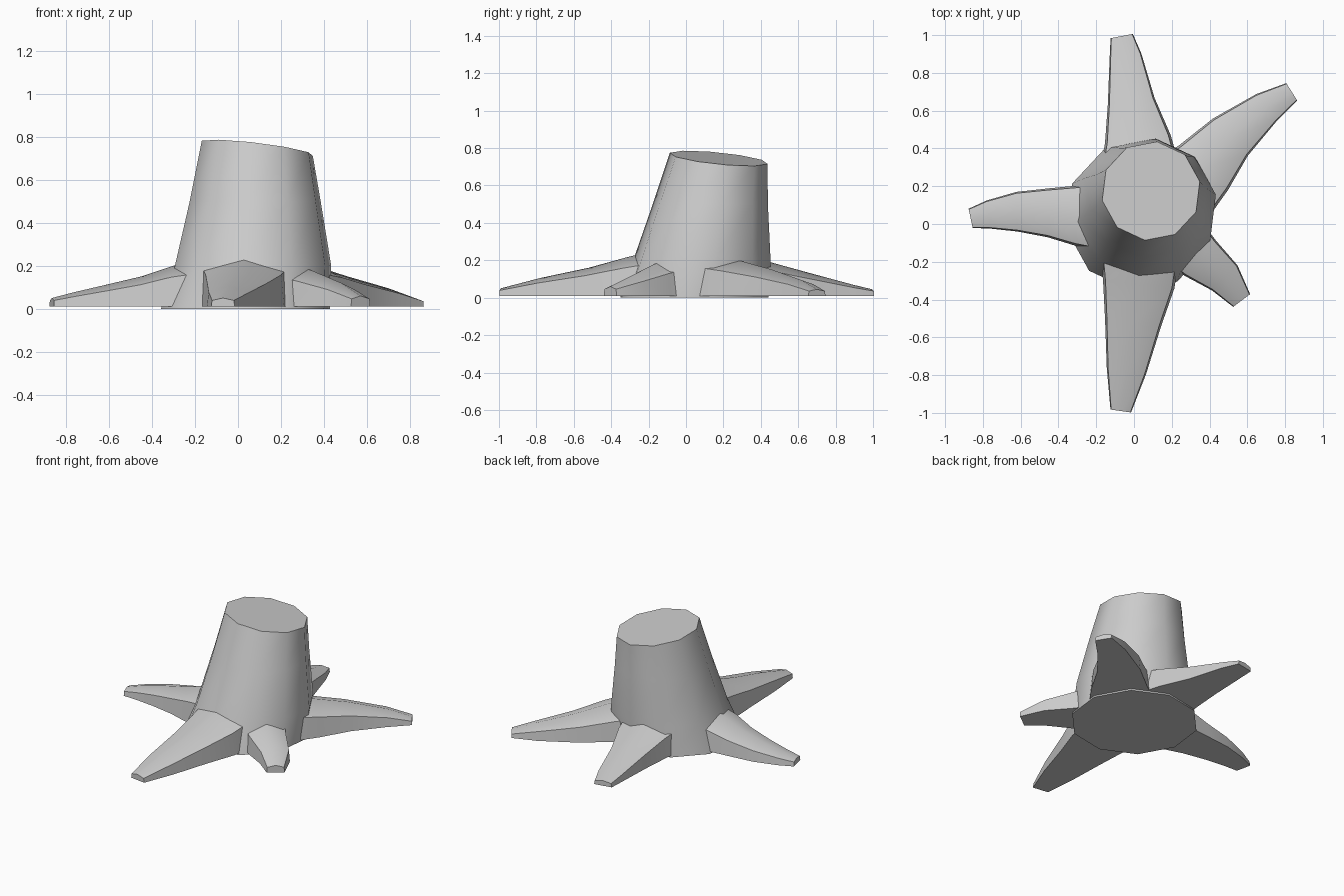
import bpy, math
from mathutils import Vector

if "Cube" in bpy.data.objects:
    bpy.data.objects.remove(bpy.data.objects["Cube"])


def loft(name, rings, angle):
    """Skin a closed, capped solid through equal-sized rings of points."""
    n = len(rings[0])
    verts = [p for r in rings for p in r]
    faces = [list(range(n))[::-1],
             list(range((len(rings) - 1) * n, len(rings) * n))]
    for i in range(len(rings) - 1):
        for j in range(n):
            k = (j + 1) % n
            faces.append((i * n + j, i * n + k, (i + 1) * n + k, (i + 1) * n + j))
    mesh = bpy.data.meshes.new(name)
    mesh.from_pydata(verts, [], faces)
    obj = bpy.data.objects.new(name, mesh)
    bpy.context.collection.objects.link(obj)
    bpy.ops.object.select_all(action='DESELECT')
    obj.select_set(True)
    bpy.context.view_layer.objects.active = obj
    bpy.ops.object.mode_set(mode='EDIT')
    bpy.ops.mesh.select_all(action='SELECT')
    bpy.ops.mesh.normals_make_consistent(inside=False)
    bpy.ops.object.mode_set(mode='OBJECT')
    bpy.ops.object.shade_smooth_by_angle(angle=math.radians(angle))
    return obj


def trunk_ring(cx, cy, z, r, slope=(0, 0)):
    """Ten-sided ring, optionally tilted."""
    ring = []
    for k in range(10):
        a = math.radians(-97 + 36 * k)
        dx, dy = r * math.cos(a), r * math.sin(a)
        ring.append((cx + dx, cy + dy, z + slope[0] * dx + slope[1] * dy))
    return ring


# leaning trunk with a slanted saw cut
loft("trunk", [trunk_ring(0.035, 0.045, 0.0, 0.40),
               trunk_ring(0.07, 0.085, 0.2, 0.37),
               trunk_ring(0.08, 0.13, 0.5, 0.31),
               trunk_ring(0.09, 0.175, 0.745, 0.263, (-0.12, -0.10))], 40)

# house-shaped root cross-section: (side, height) factors
SECTION = [(-1, 0), (-0.93, 0.72), (0, 1), (0.93, 0.72), (1, 0)]


def root(name, stations):
    """Root swept through stations of (x, y, half width, height)."""
    pts = [Vector(s[:2]) for s in stations]
    rings = []
    for i, (x, y, w, h) in enumerate(stations):
        t = (pts[min(i + 1, len(pts) - 1)] - pts[max(i - 1, 0)]).normalized()
        rings.append([(x + t.y * w * s, y - t.x * w * s, 0.01 + (h - 0.01) * f)
                      for s, f in SECTION])
    loft(name, rings, 55)


# spreading roots, listed from trunk to tip
root("front_root", [(0.03, -0.2, 0.205, 0.245), (0.025, -0.32, 0.19, 0.215),
                    (-0.005, -0.52, 0.15, 0.16), (-0.04, -0.78, 0.105, 0.105),
                    (-0.07, -0.99, 0.055, 0.05)])
root("back_root", [(0.03, 0.3, 0.21, 0.23), (0.02, 0.45, 0.175, 0.19),
                   (-0.015, 0.65, 0.125, 0.135), (-0.045, 0.89, 0.085, 0.07),
                   (-0.065, 0.995, 0.06, 0.045)])
root("left_root", [(-0.18, 0.04, 0.18, 0.225), (-0.3, 0.045, 0.16, 0.2),
                   (-0.45, 0.06, 0.13, 0.15), (-0.62, 0.065, 0.105, 0.11),
                   (-0.77, 0.05, 0.075, 0.075), (-0.865, 0.03, 0.052, 0.05)])
root("back_right_root", [(0.27, 0.2, 0.2, 0.22), (0.37, 0.3, 0.175, 0.195),
                         (0.51, 0.46, 0.135, 0.15), (0.70, 0.615, 0.09, 0.095),
                         (0.835, 0.70, 0.054, 0.045)])
root("front_right_root", [(0.27, -0.1, 0.14, 0.205), (0.35, -0.18, 0.125, 0.175),
                          (0.48, -0.285, 0.095, 0.12),
                          (0.57, -0.405, 0.056, 0.06)])
